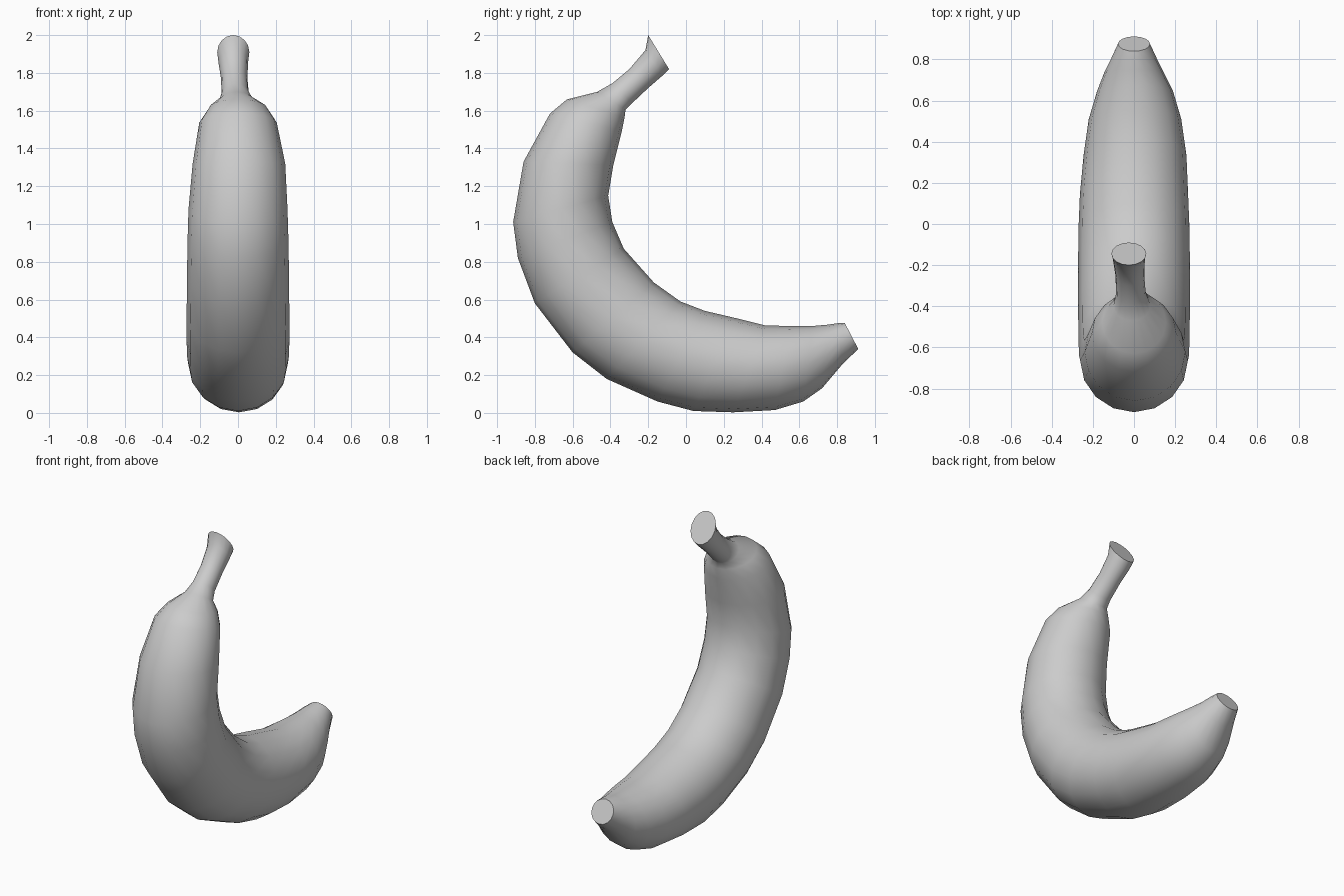
import bpy, bmesh, math

cube = bpy.data.objects.get("Cube")
if cube:
    bpy.data.objects.remove(cube, do_unlink=True)

SIDES = 16

# Cross-sections from stem to tip:
# outer curve (y, z), inner curve (y, z), half width, sideways shift
SECTIONS = [
    # stem
    (-.20, 2.0, -.09, 1.82, .085, -.025),
    (-.215, 1.92, -.125, 1.785, .078, -.025),
    (-.30, 1.82, -.20, 1.72, .07, -.02),
    (-.39, 1.745, -.285, 1.64, .072, -.015),
    (-.47, 1.70, -.32, 1.605, .09, -.01),
    # shoulder
    (-.63, 1.66, -.325, 1.565, .155, 0),
    (-.72, 1.585, -.34, 1.49, .205, 0),
    # body
    (-.86, 1.33, -.385, 1.31, .245, .005),
    (-.915, 1.01, -.412, 1.15, .262, 0),
    (-.89, .82, -.39, 1.01, .267, 0),
    (-.80, .58, -.33, .87, .27, 0),
    (-.60, .32, -.17, .69, .272, 0),
    (-.42, .18, -.03, .59, .272, 0),
    (-.15, .06, .10, .54, .27, 0),
    (.04, .01, .25, .505, .263, 0),
    (.25, .003, .42, .463, .25, .005),
    (.47, .015, .55, .46, .225, .005),
    # tip
    (.62, .06, .67, .46, .185, .005),
    (.72, .13, .75, .467, .145, 0),
    (.83, .26, .805, .475, .105, 0),
    (.912, .338, .84, .477, .078, 0),
]


def make_ring(bm, section):
    oy, oz, iy, iz, width, shift = section
    ring = []
    for i in range(SIDES):
        a = 2 * math.pi * i / SIDES
        t = (1 - math.cos(a)) / 2
        ring.append(bm.verts.new((shift + width * math.sin(a),
                                  oy + (iy - oy) * t,
                                  oz + (iz - oz) * t)))
    return ring


# Loft the curved fruit through its sections and close both ends
bm = bmesh.new()
rings = [make_ring(bm, s) for s in SECTIONS]
for a, b in zip(rings, rings[1:]):
    for i in range(SIDES):
        j = (i + 1) % SIDES
        bm.faces.new((a[i], a[j], b[j], b[i]))
bm.faces.new(rings[0])
bm.faces.new(rings[-1])
bmesh.ops.recalc_face_normals(bm, faces=bm.faces)

mesh = bpy.data.meshes.new("banana")
bm.to_mesh(mesh)
bm.free()
banana = bpy.data.objects.new("banana", mesh)
bpy.context.collection.objects.link(banana)

# Plain grey skin
skin = bpy.data.materials.new("light grey")
skin.use_nodes = True
colour = (.6, .6, .6, 1)
skin.diffuse_color = colour
skin.node_tree.nodes["Principled BSDF"].inputs["Base Color"].default_value = colour
mesh.materials.append(skin)

# Smooth skin with crisp cut ends
bpy.ops.object.select_all(action='DESELECT')
banana.select_set(True)
bpy.context.view_layer.objects.active = banana
bpy.ops.object.shade_smooth_by_angle(angle=math.radians(60))
